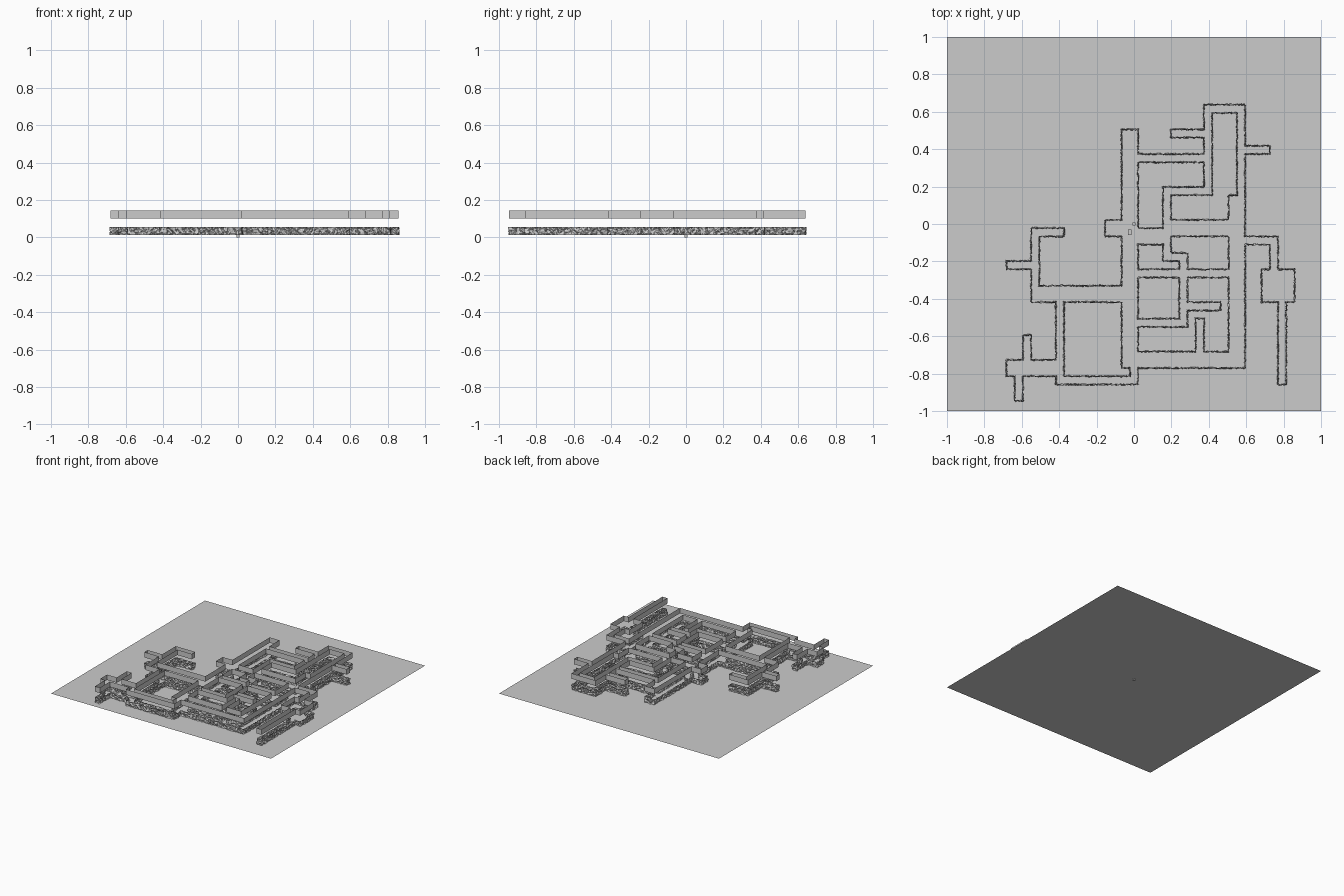
import bpy, bmesh, random
from mathutils import Vector

if "Cube" in bpy.data.objects:
    bpy.data.objects.remove(bpy.data.objects["Cube"])

random.seed(4)
CELL = 0.044
OFF = 0.022

# rooms and corridors of the floor plan, in grid lines: x0, y0, x1, y1
ROOMS = [
    (-2, -18, 0, 11), (-4, -2, -2, 0),                                  # main hall
    (-1, -20, 0, -18), (-10, -20, 0, -19), (-10, -20, -9, -10),         # lower left passage
    (-16, -19, -10, -17), (-14, -17, -13, -14), (-15, -22, -14, -19),
    (-13, -10, -2, -8), (-13, -10, -12, -1), (-16, -6, -13, -5), (-13, -2, -9, -1),
    (0, 7, 8, 8), (4, 10, 8, 11), (8, 3, 9, 14), (8, 13, 13, 14),       # upper ring
    (12, 3, 13, 14), (3, 3, 9, 4), (3, -5, 4, 4), (3, -2, 11, 0),
    (11, -18, 13, 3), (13, 8, 16, 9),
    (0, -3, 4, -1), (3, -5, 6, -4), (5, -6, 6, -4), (0, -7, 11, -6),    # centre passages
    (5, -13, 6, -7), (0, -13, 6, -12), (6, -11, 10, -10), (7, -16, 8, -12),
    (0, -18, 13, -16),
    (13, -3, 17, -2), (16, -6, 17, -2), (15, -10, 19, -6), (17, -20, 18, -10),  # right wing
]
cells = {(x, y) for a, b, c, d in ROOMS for x in range(a, c) for y in range(b, d)}


def boundary():
    """Grid edges between floor and solid, facing the floor."""
    for x, y in sorted(cells):
        corners = [(x, y), (x + 1, y), (x + 1, y + 1), (x, y + 1)]
        for i, (dx, dy) in enumerate([(0, -1), (1, 0), (0, 1), (-1, 0)]):
            if (x + dx, y + dy) not in cells:
                yield corners[(i + 1) % 4], corners[i]


def finish(name, bm):
    me = bpy.data.meshes.new(name)
    bm.to_mesh(me)
    bm.free()
    ob = bpy.data.objects.new(name, me)
    bpy.context.collection.objects.link(ob)
    return ob


def walls(name, z0, z1, cuts, rough):
    bm = bmesh.new()
    for p, q in boundary():
        a = Vector((p[0] * CELL + OFF, p[1] * CELL + OFF, z0))
        b = Vector((q[0] * CELL + OFF, q[1] * CELL + OFF, z0))
        up = Vector((0, 0, z1 - z0))
        grid = [[bm.verts.new(a.lerp(b, i / cuts) + up * (j / cuts))
                 for j in range(cuts + 1)] for i in range(cuts + 1)]
        for i in range(cuts):
            for j in range(cuts):
                bm.faces.new((grid[i][j], grid[i + 1][j],
                              grid[i + 1][j + 1], grid[i][j + 1]))
    bmesh.ops.remove_doubles(bm, verts=bm.verts, dist=0.0005)
    if rough:
        for v in bm.verts:
            v.co.x += random.uniform(-rough, rough)
            v.co.y += random.uniform(-rough, rough)
        bmesh.ops.triangulate(bm, faces=bm.faces)
    else:
        bmesh.ops.dissolve_limit(bm, angle_limit=0.02, verts=bm.verts, edges=bm.edges)
    return finish(name, bm)


def box(name, centre, size):
    bm = bmesh.new()
    bmesh.ops.create_cube(bm, size=1)
    for v in bm.verts:
        v.co = Vector(centre) + v.co * Vector(size)
    return finish(name, bm)


# rough rock walls and the clean wall copy hovering above them
walls("rock_walls", 0.012, 0.056, 5, 0.006)
walls("plain_walls", 0.101, 0.145, 1, 0)

# flat ground sheet
bm = bmesh.new()
bmesh.ops.create_grid(bm, x_segments=1, y_segments=1, size=1)
for v in bm.verts:
    v.co.z = 0.009
finish("ground_sheet", bm)

# small marker at the origin and small block in the main hall
box("origin_marker", (0, 0, 0.009), (0.018, 0.018, 0.018))
box("hall_block", (-0.022, -0.044, 0.028), (0.018, 0.027, 0.032))
